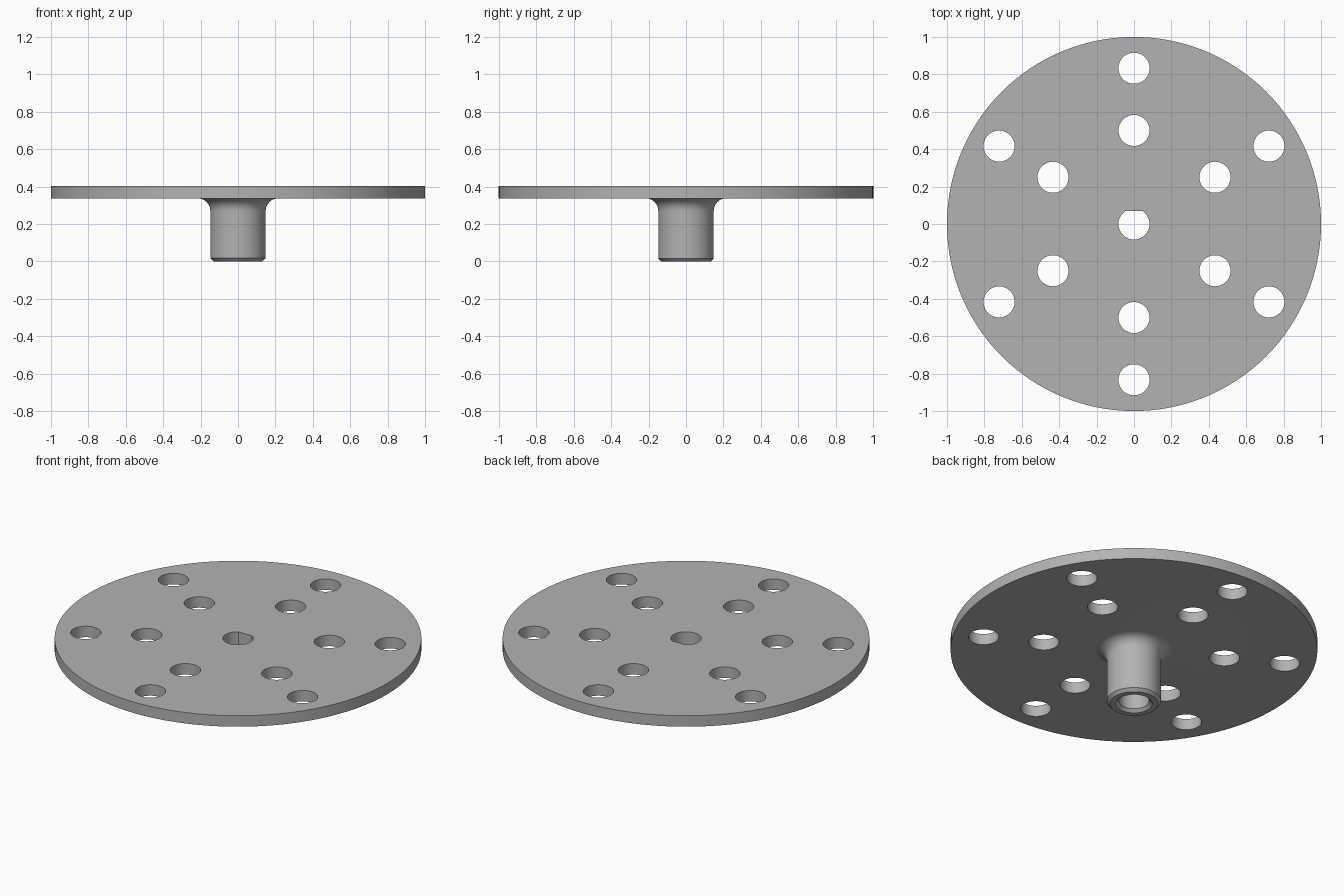
import bpy
import bmesh
from math import pi, sin, cos, radians, sqrt, asin

if "Cube" in bpy.data.objects:
    bpy.data.objects.remove(bpy.data.objects["Cube"])

PLATE_R, TOP, UNDER = 1.0, 0.403, 0.337
HUB_R, FILLET, CHAMFER = 0.148, 0.067, 0.017
HOLE_R, FLAT_Y = 0.083, 0.07

grey = bpy.data.materials.new("grey metal")
grey.use_nodes = True
colour = (0.45, 0.45, 0.45, 1)
grey.diffuse_color = colour
grey.node_tree.nodes["Principled BSDF"].inputs["Base Color"].default_value = colour


def finish(name, bm):
    bmesh.ops.recalc_face_normals(bm, faces=bm.faces)
    mesh = bpy.data.meshes.new(name)
    bm.to_mesh(mesh)
    bm.free()
    mesh.materials.append(grey)
    obj = bpy.data.objects.new(name, mesh)
    bpy.context.collection.objects.link(obj)
    return obj


def lathe(name, profile, steps=128):
    """Revolve an (r, z) profile that starts and ends on the axis."""
    bm = bmesh.new()
    verts = [bm.verts.new((r, 0, z)) for r, z in profile]
    edges = [bm.edges.new(pair) for pair in zip(verts, verts[1:])]
    bmesh.ops.spin(bm, geom=verts + edges, cent=(0, 0, 0), axis=(0, 0, 1),
                   angle=2 * pi, steps=steps)
    bmesh.ops.remove_doubles(bm, verts=bm.verts, dist=1e-5)
    return finish(name, bm)


def add_prism(bm, outline, low, high):
    face = bm.faces.new([bm.verts.new((x, y, low)) for x, y in outline])
    new = bmesh.ops.extrude_face_region(bm, geom=[face])["geom"]
    bmesh.ops.translate(bm, vec=(0, 0, high - low),
                        verts=[v for v in new if isinstance(v, bmesh.types.BMVert)])


def circle(cx, cy, r, n=48):
    return [(cx + r * cos(2 * pi * i / n), cy + r * sin(2 * pi * i / n)) for i in range(n)]


def cut(target, cutter):
    mod = target.modifiers.new(cutter.name, "BOOLEAN")
    mod.operation, mod.solver, mod.object = "DIFFERENCE", "EXACT", cutter
    cutter.hide_render = True
    bpy.context.view_layer.objects.active = target
    bpy.ops.object.modifier_apply(modifier=mod.name)
    bpy.data.objects.remove(cutter)


# Round plate with a filleted, chamfered hub below
fillet = [(HUB_R + FILLET * (1 - cos(a)), UNDER - FILLET * (1 - sin(a)))
          for a in (radians(9 * i) for i in range(11))]
wheel = lathe("plate_with_hub", [(0, 0), (HUB_R - CHAMFER, 0), (HUB_R, CHAMFER)]
              + fillet + [(PLATE_R, UNDER), (PLATE_R, TOP), (0, TOP)])

# Two rings of six holes
bm = bmesh.new()
for k in range(6):
    angle = radians(30 + 60 * k)
    for ring in (0.5, 0.833):
        add_prism(bm, circle(ring * cos(angle), ring * sin(angle), HOLE_R), 0.2, 0.6)
cut(wheel, finish("plate_holes", bm))

# D-shaped shaft bore, flat towards the back
start = asin(FLAT_Y / HOLE_R)
sweep = pi + 2 * start
arc = [(HOLE_R * cos(pi - start + sweep * i / 48), HOLE_R * sin(pi - start + sweep * i / 48))
       for i in range(49)]
bm = bmesh.new()
add_prism(bm, arc, -0.2, 0.6)
cut(wheel, finish("shaft_bore", bm))

# Countersink at the bottom of the bore
sink = HOLE_R + CHAMFER
cut(wheel, lathe("bore_countersink", [(0, -CHAMFER), (sink + CHAMFER, -CHAMFER),
                                      (HOLE_R - CHAMFER, 2 * CHAMFER), (0, 2 * CHAMFER)], 48))

# Smooth curved walls, sharp rims
bpy.ops.object.select_all(action="DESELECT")
wheel.select_set(True)
bpy.context.view_layer.objects.active = wheel
bpy.ops.object.shade_smooth_by_angle(angle=radians(30))
